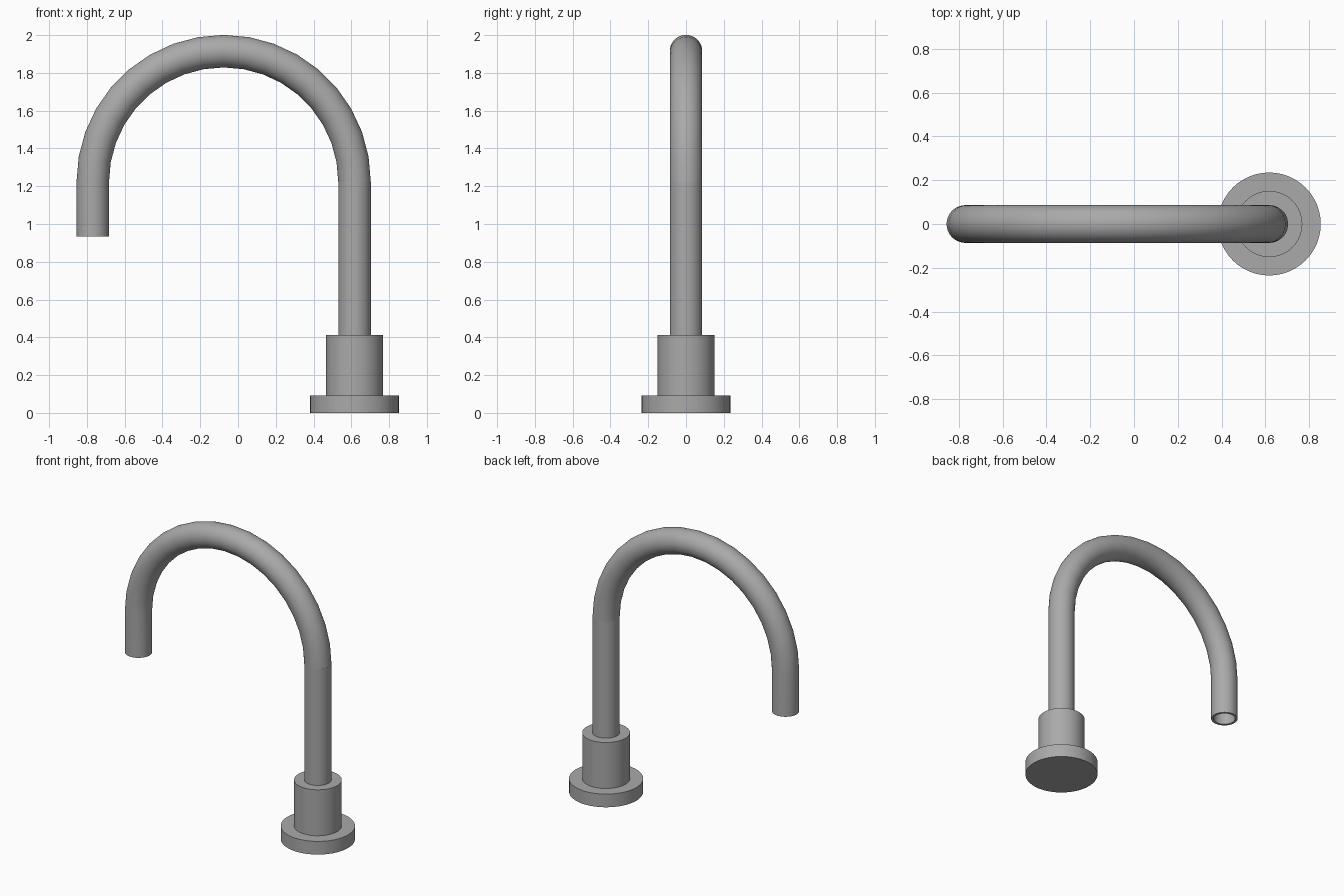
import bpy, bmesh, math
from mathutils import Vector

if "Cube" in bpy.data.objects:
    bpy.data.objects.remove(bpy.data.objects["Cube"], do_unlink=True)

# One brushed metal colour
metal = bpy.data.materials.new("brushed grey metal")
metal.use_nodes = True
GREY = (0.40, 0.40, 0.40, 1.0)
metal.diffuse_color = GREY
metal.node_tree.nodes["Principled BSDF"].inputs["Base Color"].default_value = GREY

POST_X = 0.617      # axis of the base and riser
TIP_X = -0.769      # axis of the outlet
PIPE_R = 0.086
BORE_R = 0.070
SIDES = 48


def sweep(name, stations, cap_start=True, cap_end=True):
    """Skin round rings; each station is (centre x, centre z, tilt, radius)."""
    bm = bmesh.new()
    rings = []
    for x, z, tilt, r in stations:
        across = Vector((math.cos(tilt), 0, math.sin(tilt)))
        ring = []
        for i in range(SIDES):
            a = math.tau * i / SIDES
            p = Vector((x, 0, z)) + across * (r * math.cos(a))
            p.y = r * math.sin(a)
            ring.append(bm.verts.new(p))
        rings.append(ring)
    for lo, hi in zip(rings, rings[1:]):
        for i in range(SIDES):
            j = (i + 1) % SIDES
            bm.faces.new((lo[i], lo[j], hi[j], hi[i]))
    if cap_start:
        bm.faces.new(rings[0][::-1])
    if cap_end:
        bm.faces.new(rings[-1])
    bmesh.ops.recalc_face_normals(bm, faces=bm.faces)
    mesh = bpy.data.meshes.new(name)
    bm.to_mesh(mesh)
    bm.free()
    mesh.materials.append(metal)
    obj = bpy.data.objects.new(name, mesh)
    bpy.context.collection.objects.link(obj)
    bpy.ops.object.select_all(action='DESELECT')
    obj.select_set(True)
    bpy.context.view_layer.objects.active = obj
    bpy.ops.object.shade_smooth_by_angle(angle=math.radians(35))
    return obj


def column(name, x, z0, z1, r):
    return sweep(name, [(x, z0, 0, r), (x, z1, 0, r)])


# Base flange, collar and straight riser
column("base_flange", POST_X, 0.0, 0.092, 0.235)
column("base_collar", POST_X, 0.092, 0.413, 0.151)
column("riser_pipe", POST_X, 0.413, 1.225, PIPE_R)

# Half-circle gooseneck, followed by the hollow outlet
ARC_R = (POST_X - TIP_X) / 2
ARC_X = (POST_X + TIP_X) / 2
ARC_Z = 1.222
STEPS = 18


def arc(k, r):
    t = math.pi * k / STEPS
    return (ARC_X + ARC_R * math.cos(t), ARC_Z + ARC_R * math.sin(t), t, r)


outer = [arc(k, PIPE_R) for k in range(STEPS + 1)]
mouth = [(TIP_X, 0.933, math.pi, PIPE_R), (TIP_X, 0.933, math.pi, BORE_R)]
bore = [arc(k, BORE_R) for k in range(STEPS, STEPS // 2, -1)]
sweep("gooseneck_spout", outer + mouth + bore, cap_start=False)
